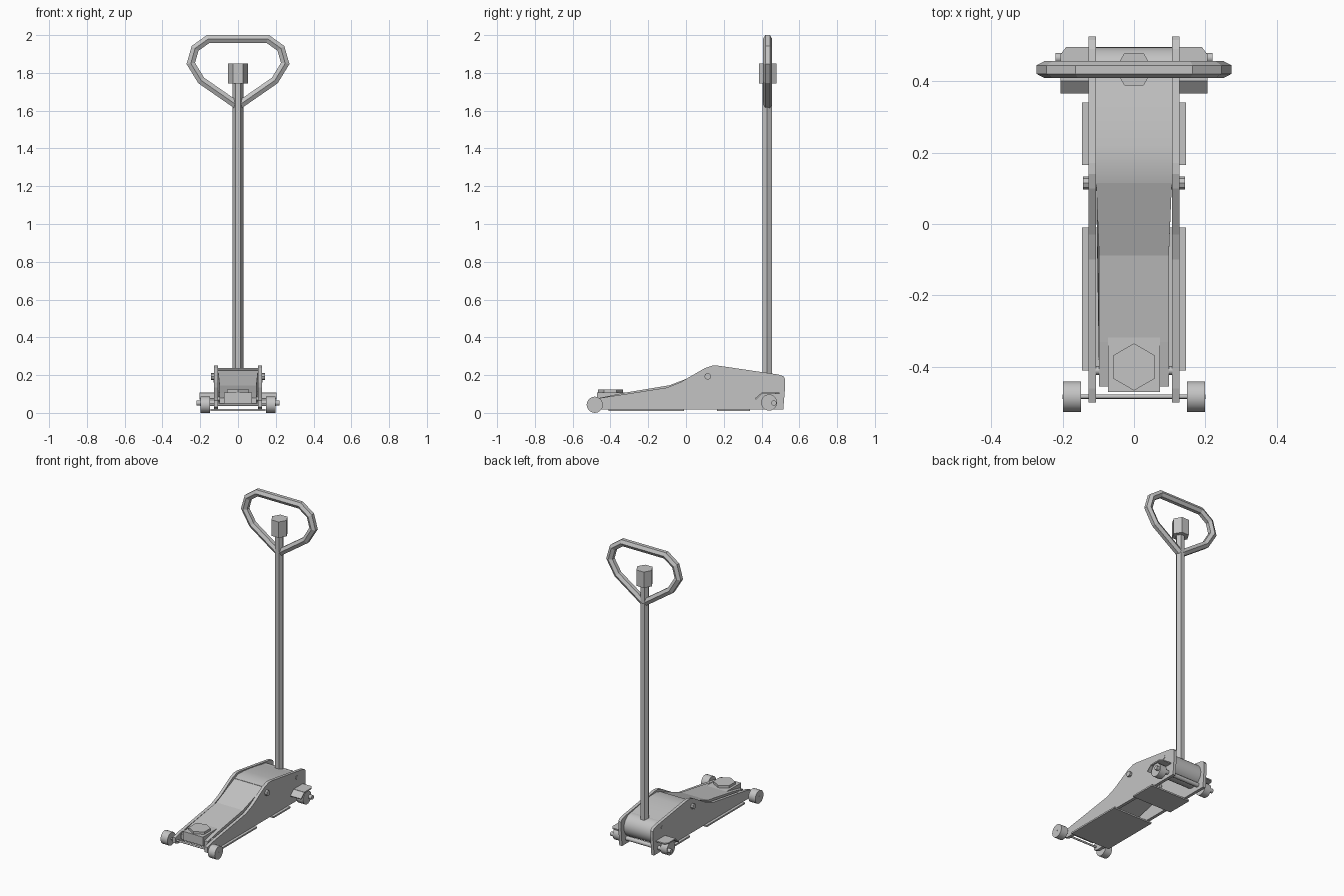
import bpy, bmesh, math
from mathutils import Vector, Matrix

cube = bpy.data.objects.get("Cube")
if cube:
    bpy.data.objects.remove(cube)

GREY = (0.55, 0.55, 0.55, 1)
steel = bpy.data.materials.new("plain grey steel")
steel.use_nodes = True
steel.diffuse_color = GREY
steel.node_tree.nodes["Principled BSDF"].inputs["Base Color"].default_value = GREY


def finish(name, bm, smooth=False):
    bmesh.ops.recalc_face_normals(bm, faces=bm.faces)
    mesh = bpy.data.meshes.new(name)
    bm.to_mesh(mesh)
    bm.free()
    ob = bpy.data.objects.new(name, mesh)
    bpy.context.collection.objects.link(ob)
    mesh.materials.append(steel)
    if smooth:
        bpy.ops.object.select_all(action="DESELECT")
        ob.select_set(True)
        bpy.context.view_layer.objects.active = ob
        bpy.ops.object.shade_smooth_by_angle(angle=math.radians(35))
    return ob


def prism(name, outline, lo, hi, axis="x", smooth=False):
    """Extrude an outline: (y, z) points along x, or (x, y) points along z."""
    bm = bmesh.new()
    if axis == "x":
        ring, step = [(lo, a, b) for a, b in outline], (hi - lo, 0, 0)
    else:
        ring, step = [(a, b, lo) for a, b in outline], (0, 0, hi - lo)
    face = bm.faces.new([bm.verts.new(p) for p in ring])
    out = bmesh.ops.extrude_face_region(bm, geom=[face])
    verts = [g for g in out["geom"] if isinstance(g, bmesh.types.BMVert)]
    bmesh.ops.translate(bm, verts=verts, vec=step)
    if not face.is_valid or len(bm.faces) < len(outline) + 2:
        bm.faces.new([v for v in bm.verts if v not in verts])
    return finish(name, bm, smooth)


def box(name, x, y, z):
    return prism(name, [(x[0], y[0]), (x[1], y[0]), (x[1], y[1]), (x[0], y[1])],
                 z[0], z[1], "z")


def circle(a, b, r, n, start=0):
    return [(a + r * math.cos(start + math.tau * i / n),
             b + r * math.sin(start + math.tau * i / n)) for i in range(n)]


def rod(name, x0, x1, y, z, r, n=20):
    return prism(name, circle(y, z, r, n), x0, x1, "x", n > 8)


# side plates, wheels and fittings on both sides
plate = [(-0.5, 0.03), (-0.47, 0.018), (0.515, 0.018), (0.525, 0.14),
         (0.525, 0.18), (0.515, 0.194), (0.49, 0.203), (0.17, 0.25),
         (0.14, 0.25), (0.1, 0.237), (-0.03, 0.162), (-0.1, 0.134),
         (-0.46, 0.078), (-0.5, 0.066)]
for s, side in ((1, "left"), (-1, "right")):
    prism(side + "_side_plate", plate, s * 0.107, s * 0.127)
    rod(side + "_front_wheel", s * 0.148, s * 0.198, -0.483, 0.043, 0.043)
    rod(side + "_arm_pivot_bolt", s * 0.1, s * 0.142, 0.115, 0.193, 0.018, 8)
    rod(side + "_rear_pin", s * 0.1, s * 0.129, 0.43, 0.173, 0.011, 12)
    rod(side + "_saddle_pin", s * 0.09, s * 0.108, -0.41, 0.075, 0.012, 12)

    # rear caster with its folded bracket
    rod(side + "_rear_wheel", s * 0.15, s * 0.198, 0.44, 0.055, 0.043)
    prism(side + "_caster_bracket",
          [(s * 0.12, 0.4), (s * 0.205, 0.4), (s * 0.205, 0.475),
           (s * 0.19, 0.495), (s * 0.12, 0.495)], 0.1, 0.108, "z")
    prism(side + "_caster_flap",
          [(0.402, 0.108), (0.402, 0.1), (0.37, 0.07), (0.365, 0.077)],
          s * 0.12, s * 0.205)

# axles
rod("front_axle", -0.2, 0.2, -0.483, 0.043, 0.006, 12)
rod("rear_axle", -0.22, 0.22, 0.465, 0.052, 0.014, 12)

# floor plates
box("front_floor_plate", (-0.145, 0.145), (-0.41, -0.01), (0.01, 0.02))
box("rear_floor_plate", (-0.145, 0.145), (0.165, 0.34), (0.01, 0.02))

# curved top cover and handle drum
top = [(0.115, 0.226), (0.16, 0.238), (0.22, 0.236), (0.3, 0.226),
       (0.36, 0.216), (0.42, 0.205)]
prism("top_cover", top + [(y, z - 0.012) for y, z in reversed(top)],
      -0.108, 0.108, "x", True)
rod("handle_drum", -0.108, 0.108, 0.42, 0.13, 0.075, 32)

# lift arm, slightly narrower toward the front
arm = prism("lift_arm", [(0.118, 0.225), (-0.088, 0.146), (-0.33, 0.106),
                         (-0.455, 0.08), (-0.455, 0.045), (-0.09, 0.06),
                         (0.118, 0.12)], -0.106, 0.106)
for v in arm.data.vertices:
    if v.co.y < 0:
        v.co.x *= 0.92

# saddle
box("saddle_base", (-0.073, 0.073), (-0.47, -0.317), (0.05, 0.108))
prism("saddle_pad", circle(0, -0.4, 0.066, 6, math.pi / 2), 0.108, 0.124, "z")

# handle shaft and release knob
prism("handle_shaft", circle(0, 0.43, 0.028, 6), 0.18, 1.76, "z")
prism("release_knob", circle(0, 0.433, 0.053, 6), 1.745, 1.85, "z")

# grip loop: six-sided section swept with mitred corners
half = [(0.195, 1.76), (0.25, 1.85), (0.227, 1.93), (0.157, 1.98)]
path = [Vector(p) for p in [(0, 1.625)] + half + [(-x, z) for x, z in reversed(half)]]
bm = bmesh.new()
rings = []
for i, p in enumerate(path):
    before = (p - path[i - 1]).normalized()
    after = (path[(i + 1) % len(path)] - p).normalized()
    tangent = (before + after).normalized()
    normal = Vector((tangent.y, -tangent.x)) / max(tangent.dot(after), 0.4)
    ring = []
    for a, b in circle(0, 0, 0.024, 6):
        q = p + normal * b
        ring.append(bm.verts.new((q.x, 0.432 + a, q.y)))
    rings.append(ring)
for i, ring in enumerate(rings):
    nxt = rings[(i + 1) % len(rings)]
    for j in range(6):
        k = (j + 1) % 6
        bm.faces.new((ring[j], ring[k], nxt[k], nxt[j]))
finish("grip_loop", bm)
